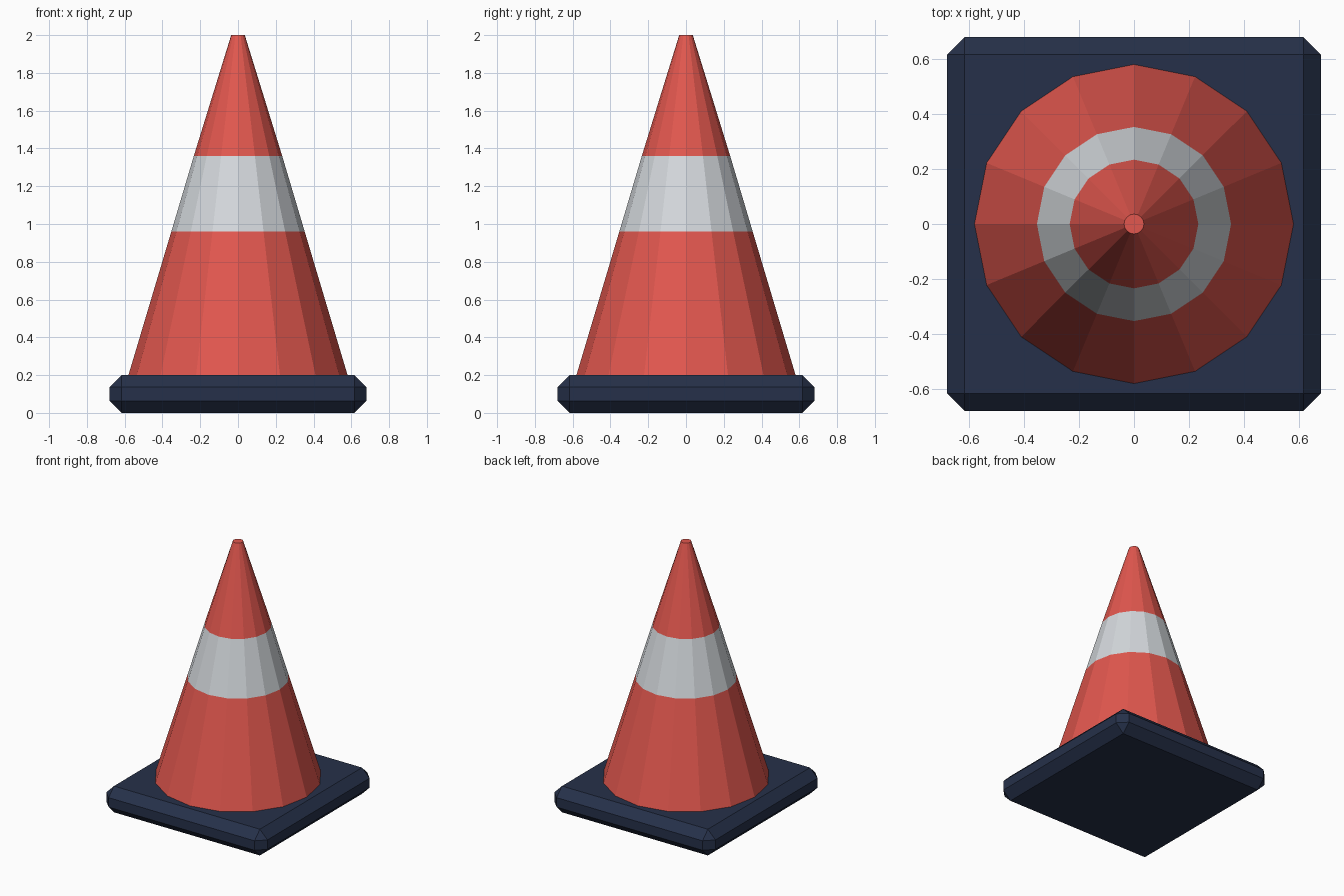
import bpy
import bmesh
from math import cos, sin, tau

cube = bpy.data.objects.get("Cube")
if cube:
    bpy.data.objects.remove(cube, do_unlink=True)


def make_material(name, rgb):
    mat = bpy.data.materials.new(name)
    mat.use_nodes = True
    mat.diffuse_color = (*rgb, 1)
    shader = next(n for n in mat.node_tree.nodes if n.type == 'BSDF_PRINCIPLED')
    shader.inputs["Base Color"].default_value = (*rgb, 1)
    shader.inputs["Roughness"].default_value = 0.7
    return mat


def add_object(name, bm, materials):
    bmesh.ops.recalc_face_normals(bm, faces=bm.faces)
    mesh = bpy.data.meshes.new(name)
    bm.to_mesh(mesh)
    bm.free()
    for mat in materials:
        mesh.materials.append(mat)
    obj = bpy.data.objects.new(name, mesh)
    bpy.context.collection.objects.link(obj)
    return obj


red = make_material("red orange", (0.76, 0.096, 0.077))
white = make_material("pale grey", (0.66, 0.69, 0.72))
navy = make_material("dark navy", (0.019, 0.030, 0.067))

# Square base with chamfered edges
WIDTH, HEIGHT, CHAMFER = 1.36, 0.2, 0.064
bm = bmesh.new()
bmesh.ops.create_cube(bm, size=1)
bmesh.ops.scale(bm, vec=(WIDTH, WIDTH, HEIGHT), verts=bm.verts)
bmesh.ops.translate(bm, vec=(0, 0, HEIGHT / 2), verts=bm.verts)
base = add_object("base", bm, [navy])
bevel = base.modifiers.new("chamfer", 'BEVEL')
bevel.width = CHAMFER
bevel.segments = 1

# Sixteen-sided cone from stacked rings, with a pale band in the middle
SIDES = 16
profile = [(0.58, HEIGHT), (0.353, 0.96), (0.234, 1.36), (0.036, 2.0)]
bm = bmesh.new()
rings = [[bm.verts.new((r * cos(tau * i / SIDES), r * sin(tau * i / SIDES), z))
          for i in range(SIDES)] for r, z in profile]
for level, (low, high) in enumerate(zip(rings, rings[1:])):
    for i in range(SIDES):
        j = (i + 1) % SIDES
        face = bm.faces.new((low[i], low[j], high[j], high[i]))
        face.material_index = 1 if level == 1 else 0
bm.faces.new(rings[0])
bm.faces.new(rings[-1])
add_object("cone", bm, [red, white])
